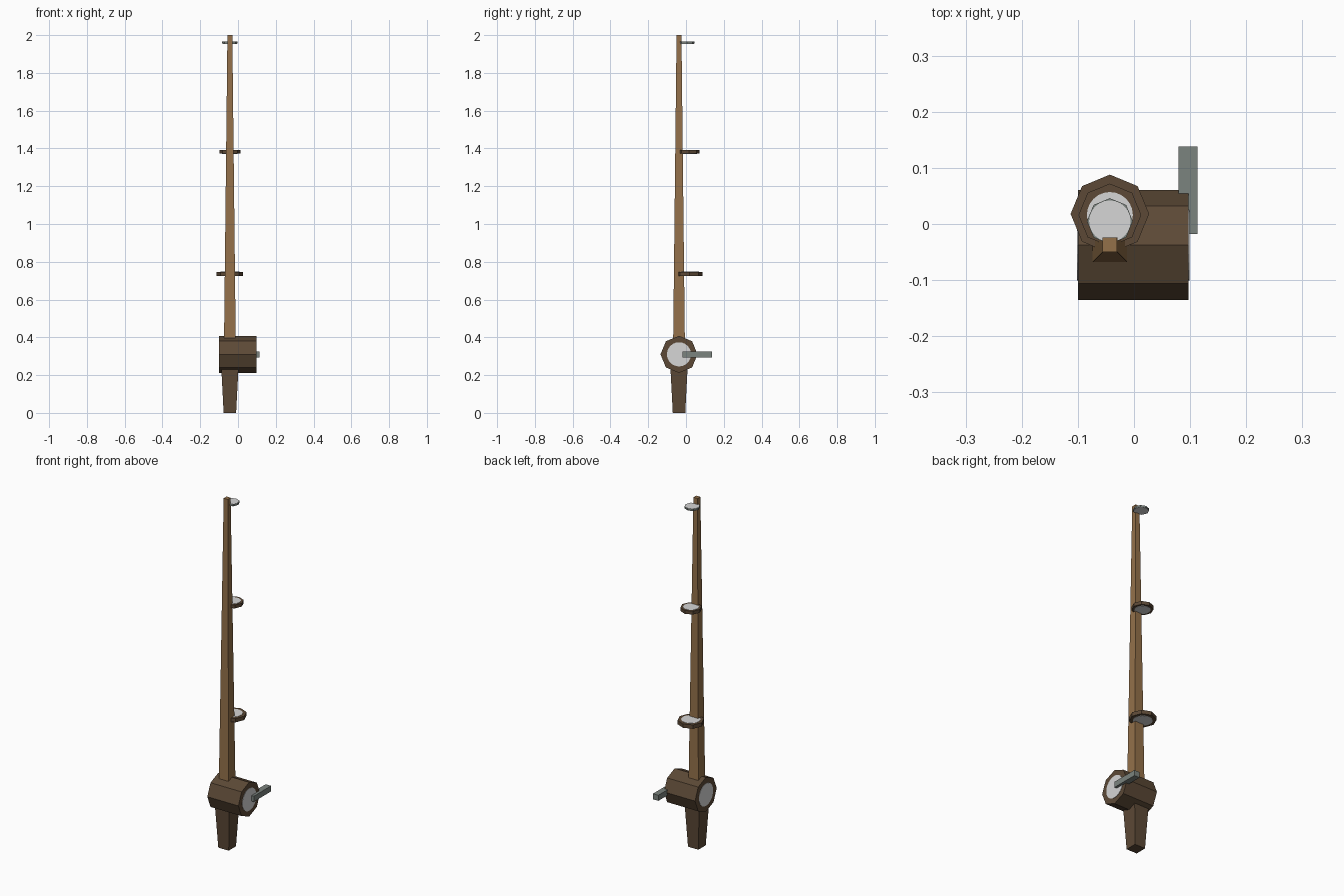
import bpy, bmesh, math
from mathutils import Matrix, Vector

if "Cube" in bpy.data.objects:
    bpy.data.objects.remove(bpy.data.objects["Cube"])


def lin(c):
    return c / 12.92 if c <= 0.04045 else ((c + 0.055) / 1.055) ** 2.4


def material(name, hexcol):
    m = bpy.data.materials.new(name)
    rgb = [lin(int(hexcol[i:i + 2], 16) / 255) for i in (0, 2, 4)]
    m.diffuse_color = (*rgb, 1)
    m.use_nodes = True
    m.node_tree.nodes["Principled BSDF"].inputs["Base Color"].default_value = m.diffuse_color
    return m


POLE = material("light wood", "94714A")
DARK = material("dark wood", "5C4936")
METAL = material("grey metal", "7B837E")
LIGHT = material("pale grey", "D6D6D6")

PX, PY = -0.043, -0.037   # rod axis


def cone(name, mat, sides, r1, r2, depth, centre, rot=Matrix(), spin=0.0):
    """Flat-faced cylinder or tapered prism, centred on a point."""
    bm = bmesh.new()
    bmesh.ops.create_cone(bm, cap_ends=True, segments=sides, radius1=r1, radius2=r2,
                          depth=depth, matrix=Matrix.Translation(Vector(centre)) @ rot @ Matrix.Rotation(spin, 4, 'Z'))
    me = bpy.data.meshes.new(name)
    bm.to_mesh(me)
    bm.free()
    me.materials.append(mat)
    ob = bpy.data.objects.new(name, me)
    bpy.context.collection.objects.link(ob)
    return ob


def tapered_square(name, mat, half0, half1, z0, z1):
    k = math.sqrt(2)
    return cone(name, mat, 4, half0 * k, half1 * k, z1 - z0,
                (PX, PY, (z0 + z1) / 2), spin=math.pi / 4)


# Handle and rod
tapered_square("handle", DARK, 0.033, 0.046, 0.0, 0.25)
tapered_square("rod", POLE, 0.031, 0.013, 0.37, 2.0)

# Reel drum lying along x, with a pale disc on each end
side = Matrix.Rotation(math.pi / 2, 4, 'Y')
RZ = 0.31
cone("reel", DARK, 8, 0.098, 0.098, 0.197, (-0.0015, PY, RZ), side)
for name, x in (("reel_disc_left", -0.1), ("reel_disc_right", 0.097)):
    cone(name, LIGHT, 24, 0.064, 0.064, 0.003, (x, PY, RZ), side)

# Crank arm
bm = bmesh.new()
bmesh.ops.create_cube(bm, size=1.0, matrix=Matrix.Translation((0.096, 0.06, 0.309))
                      @ Matrix.Diagonal((0.034, 0.156, 0.032, 1)))
me = bpy.data.meshes.new("crank")
bm.to_mesh(me)
bm.free()
me.materials.append(METAL)
bpy.context.collection.objects.link(bpy.data.objects.new("crank", me))

# Line guides: octagonal rims with pale discs above and below
guides = (("lower", DARK, 0.070, 0.050, 0.018, 0.736, 0.022),
          ("middle", DARK, 0.056, 0.041, 0.016, 1.382, 0.019),
          ("tip", METAL, 0.041, 0.037, 0.005, 1.960, 0.010))
for name, mat, r, inner, y, z, h in guides:
    cone(name + "_guide", mat, 8, r, r, h, (PX, y, z))
    for tag, s in (("top", 1), ("bottom", -1)):
        cone(f"{name}_guide_disc_{tag}", LIGHT, 24, inner, inner, 0.002, (PX, y, z + s * h / 2))
